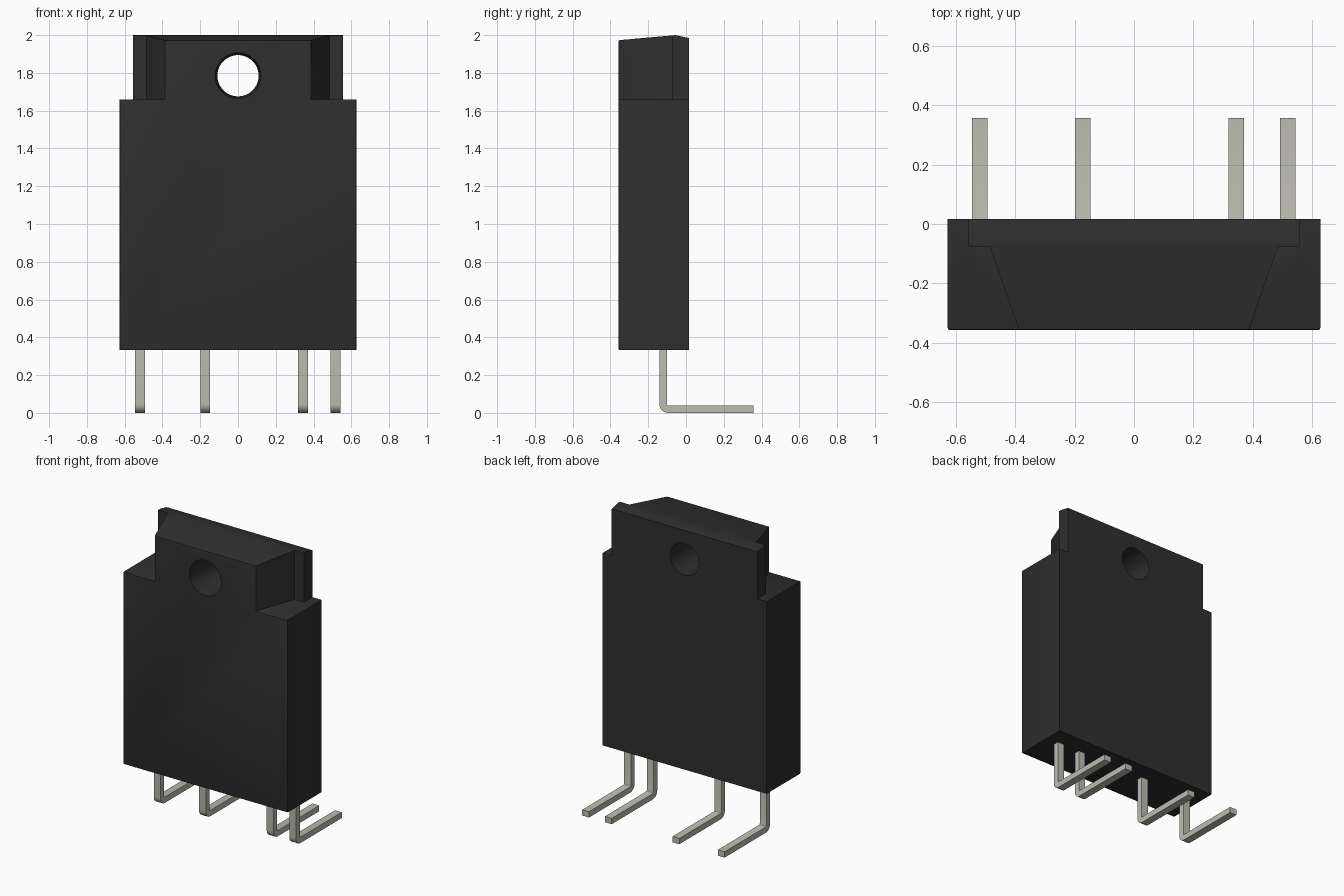
import bpy
import bmesh
import math
from mathutils import Matrix

if "Cube" in bpy.data.objects:
    bpy.data.objects.remove(bpy.data.objects["Cube"], do_unlink=True)

FRONT, BACK, RIDGE = -0.357, 0.016, -0.055
SHOULDER = 1.66


def make_material(name, color, roughness):
    mat = bpy.data.materials.new(name)
    mat.use_nodes = True
    mat.diffuse_color = color
    bsdf = mat.node_tree.nodes["Principled BSDF"]
    bsdf.inputs["Base Color"].default_value = color
    bsdf.inputs["Roughness"].default_value = roughness
    return mat


def make_object(name, bm, mat):
    bmesh.ops.recalc_face_normals(bm, faces=bm.faces[:])
    mesh = bpy.data.meshes.new(name)
    bm.to_mesh(mesh)
    bm.free()
    mesh.materials.append(mat)
    obj = bpy.data.objects.new(name, mesh)
    bpy.context.collection.objects.link(obj)
    return obj


def apply_boolean(obj, other, operation):
    mod = obj.modifiers.new("join", 'BOOLEAN')
    mod.operation, mod.solver, mod.object = operation, 'EXACT', other
    bpy.context.view_layer.objects.active = obj
    bpy.ops.object.modifier_apply(modifier=mod.name)
    bpy.data.objects.remove(other, do_unlink=True)


black = make_material("black plastic", (0.028, 0.028, 0.028, 1), 0.6)
metal = make_material("pale metal", (0.51, 0.51, 0.45, 1), 0.4)

# Main block
bm = bmesh.new()
low = 0.332
bmesh.ops.create_cube(bm, size=1, matrix=(
    Matrix.Translation((0, (FRONT + BACK) / 2, (low + SHOULDER) / 2))
    @ Matrix.Diagonal((1.254, BACK - FRONT, SHOULDER - low, 1))))
housing = make_object("housing", bm, black)


# Mounting tab: tapered outline with a two-slope top
def tab_top(y):
    return 2 - 0.016 * (y - RIDGE) / (BACK - RIDGE) if y > RIDGE else 2 - 0.027 * (RIDGE - y) / (RIDGE - FRONT)


half = [(0.557, BACK), (0.557, RIDGE), (0.557, -0.075), (0.485, -0.075), (0.387, FRONT)]
outline = half + [(-x, y) for x, y in reversed(half)]
bm = bmesh.new()
bottom = [bm.verts.new((x, y, SHOULDER - 0.2)) for x, y in outline]
top = [bm.verts.new((x, y, tab_top(y))) for x, y in outline]
count = len(outline)
for i in range(count):
    j = (i + 1) % count
    bm.faces.new((bottom[i], bottom[j], top[j], top[i]))
bm.faces.new(bottom)
bm.faces.new(top[1:-1])
bm.faces.new((top[0], top[1], top[-2], top[-1]))
apply_boolean(housing, make_object("tab", bm, black), 'UNION')

# Soften the front rim
bm = bmesh.new()
bm.from_mesh(housing.data)
bmesh.ops.remove_doubles(bm, verts=bm.verts[:], dist=0.0001)
bmesh.ops.dissolve_limit(bm, angle_limit=0.01, verts=bm.verts[:], edges=bm.edges[:])
rim = [e for e in bm.edges if all(v.co.y < FRONT + 0.001 for v in e.verts)]
bmesh.ops.bevel(bm, geom=rim, offset=0.007, segments=2, profile=0.5, affect='EDGES')
bm.to_mesh(housing.data)
bm.free()

# Tapered screw hole
bm = bmesh.new()
bmesh.ops.create_cone(bm, cap_ends=True, segments=48, radius1=0.121, radius2=0.109,
                      depth=BACK - FRONT + 0.02,
                      matrix=Matrix.Translation((0, (FRONT + BACK) / 2, 1.785))
                      @ Matrix.Rotation(-math.pi / 2, 4, 'X'))
apply_boolean(housing, make_object("hole_cutter", bm, black), 'DIFFERENCE')


# Bent leads: an L profile with rounded heel, extruded in x
def arc(cy, cz, r, steps):
    return [(cy - r * math.cos(a), cz - r * math.sin(a))
            for a in (math.pi / 2 * k / steps for k in range(steps + 1))]


Y0, THICK, HEEL = -0.141, 0.04, 0.046
center = (Y0 + HEEL, HEEL)
outer = arc(*center, HEEL, 6)
inner = arc(*center, HEEL - THICK, 3)
profile = ([(Y0, 0.4)] + outer + [(0.357, 0), (0.357, THICK)]
           + inner[::-1] + [(Y0 + THICK, 0.4)])

for n, x in enumerate((-0.519, -0.173, 0.344, 0.517)):
    bm = bmesh.new()
    face = bm.faces.new([bm.verts.new((x - 0.026, y, z)) for y, z in profile])
    ext = bmesh.ops.extrude_face_region(bm, geom=[face])
    moved = [g for g in ext["geom"] if isinstance(g, bmesh.types.BMVert)]
    bmesh.ops.translate(bm, vec=(0.052, 0, 0), verts=moved)
    make_object(f"lead_{n + 1}", bm, metal)

# Smooth the hole and heels, keep edges sharp
bpy.ops.object.select_all(action='DESELECT')
for obj in bpy.context.collection.objects:
    if obj.name == "housing" or obj.name.startswith("lead_"):
        obj.select_set(True)
bpy.context.view_layer.objects.active = housing
bpy.ops.object.shade_smooth_by_angle(angle=math.radians(25))
